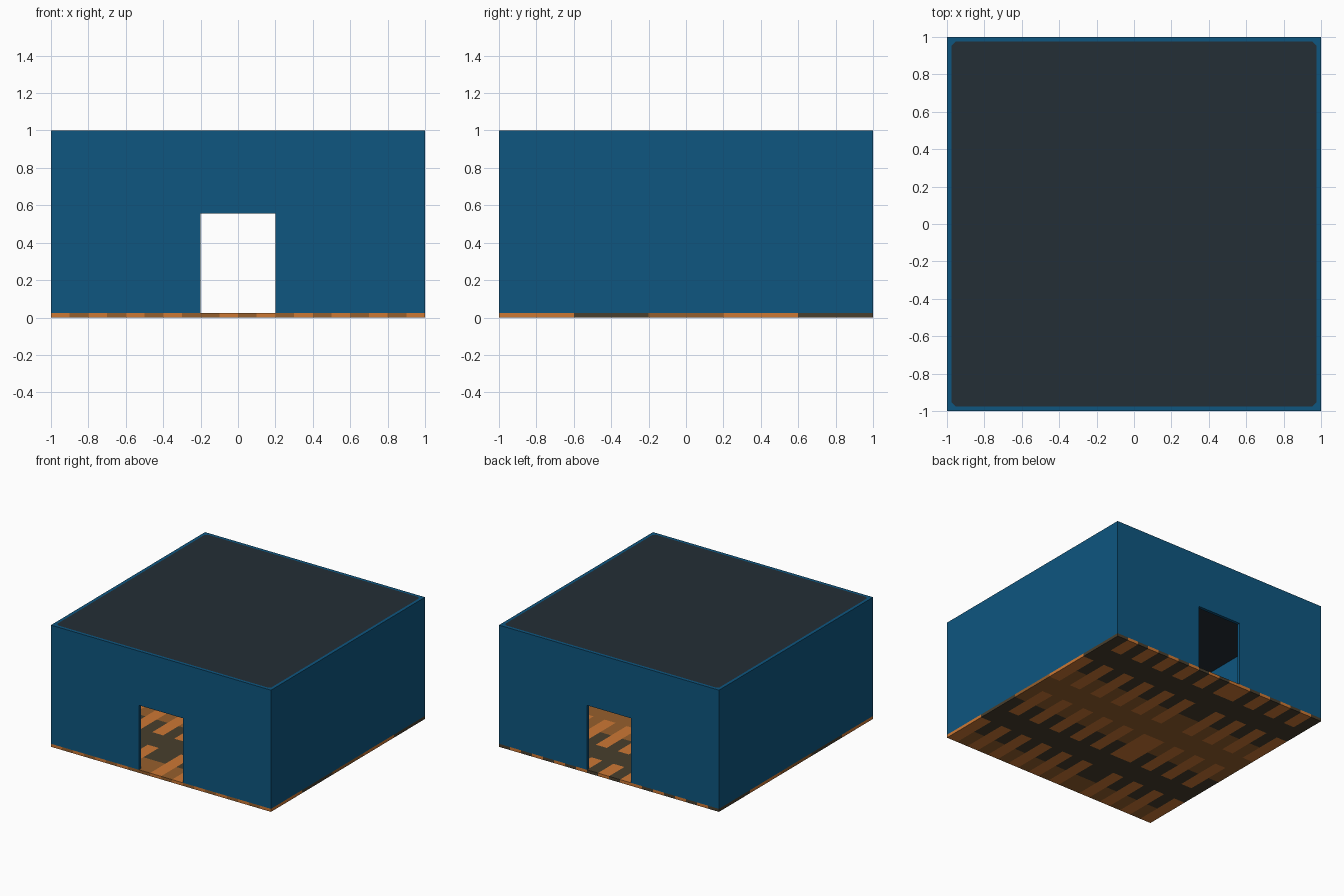
import bpy, bmesh, math
from mathutils import Matrix, Vector

if "Cube" in bpy.data.objects:
    bpy.data.objects.remove(bpy.data.objects["Cube"])

T = 0.025           # thickness of walls, floor and ceiling
IN = 1 - T          # inner half-width of the room
CH = 0.02           # small corner fillet under the rim


def material(name, srgb):
    def lin(c):
        c /= 255
        return c / 12.92 if c <= 0.04045 else ((c + 0.055) / 1.055) ** 2.4
    m = bpy.data.materials.new(name)
    m.diffuse_color = [lin(c) for c in srgb] + [1]
    m.use_nodes = True
    m.node_tree.nodes["Principled BSDF"].inputs["Base Color"].default_value = m.diffuse_color
    return m


blue = material("wall blue", (14, 86, 128))
slate = material("ceiling slate", (36, 46, 54))
planks = [material("plank orange", (205, 120, 52)),
          material("plank dark", (72, 62, 45)),
          material("plank brown", (150, 95, 44))]


def add_object(name, bm, mats):
    bmesh.ops.recalc_face_normals(bm, faces=bm.faces)
    me = bpy.data.meshes.new(name)
    bm.to_mesh(me)
    bm.free()
    for m in mats:
        me.materials.append(m)
    ob = bpy.data.objects.new(name, me)
    bpy.context.collection.objects.link(ob)
    return ob


def prism(name, points, direction, mat):
    """Extrude a flat outline along a direction."""
    bm = bmesh.new()
    d = Vector(direction)
    low = [bm.verts.new(p) for p in points]
    high = [bm.verts.new(Vector(p) + d) for p in points]
    bm.faces.new(low)
    bm.faces.new(high)
    n = len(points)
    for i in range(n):
        j = (i + 1) % n
        bm.faces.new((low[i], low[j], high[j], high[i]))
    return add_object(name, bm, [mat])


# Floor: columns of staggered planks, coloured by cell
bm = bmesh.new()
bmesh.ops.create_grid(bm, x_segments=20, y_segments=10, size=1)
for f in bm.faces:
    c = f.calc_center_median()
    col = math.floor((c.x + 1) / 0.1)
    row = math.floor((c.y + 1) / 0.2)
    full = col % 2 == (0 if col < 8 else 1)
    if full:
        f.material_index = (0, 1, 2)[(row // 2) % 3]
    else:
        f.material_index = (2, 1, 0)[((row + 1) // 2) % 3]
floor = add_object("plank_floor", bm, planks)
mod = floor.modifiers.new("thickness", "SOLIDIFY")
mod.thickness = T
mod.offset = 0
floor.location.z = T / 2

# Front and back walls with doorways
outline = [(-1, T), (-0.2, T), (-0.2, 0.555), (0.2, 0.555),
           (0.2, T), (1, T), (1, 1), (-1, 1)]
for name, y in (("front_wall", -1), ("back_wall", IN)):
    prism(name, [(x, y, z) for x, z in outline], (0, T, 0), blue)

# Side walls
for name, x in (("left_wall", -1), ("right_wall", IN)):
    prism(name, [(x, -IN, T), (x, IN, T), (x, IN, 1), (x, -IN, 1)], (T, 0, 0), blue)

# Ceiling with clipped corners, flush inside the wall rim
k = IN - CH
clipped = [(-k, -IN), (k, -IN), (IN, -k), (IN, k), (k, IN), (-k, IN), (-IN, k), (-IN, -k)]
prism("ceiling", [(x, y, IN) for x, y in clipped], (0, 0, T), slate)

# Corner fillets of the rim
for sx in (-1, 1):
    for sy in (-1, 1):
        pts = [(sx * IN, sy * IN, IN), (sx * k, sy * IN, IN), (sx * IN, sy * k, IN)]
        prism("rim_corner", pts, (0, 0, T), blue)
